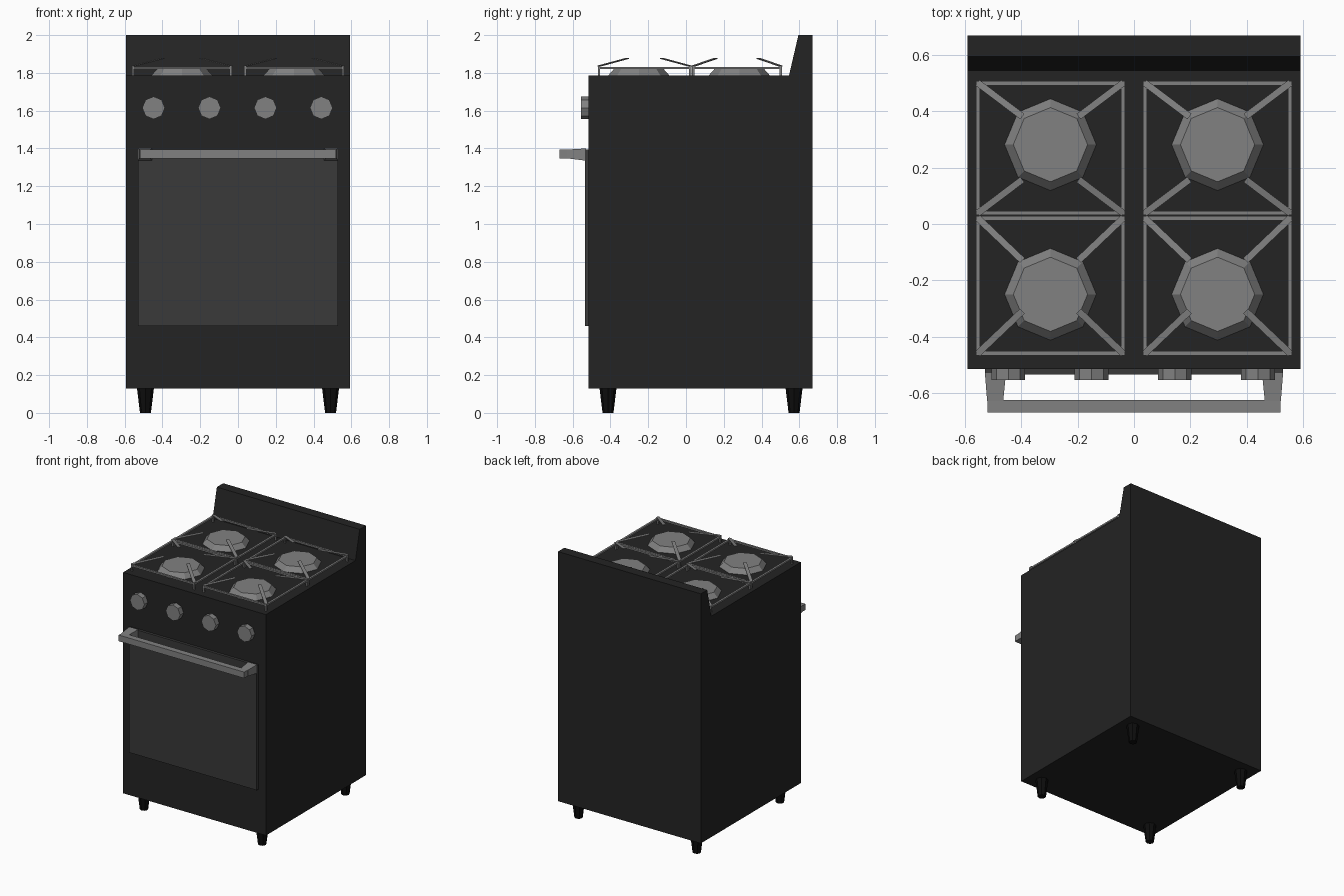
import bpy, bmesh
from math import radians
from mathutils import Matrix, Vector

if "Cube" in bpy.data.objects:
    bpy.data.objects.remove(bpy.data.objects["Cube"])


def material(name, v):
    m = bpy.data.materials.new(name)
    m.diffuse_color = (v, v, v, 1)
    m.use_nodes = True
    m.node_tree.nodes["Principled BSDF"].inputs["Base Color"].default_value = m.diffuse_color
    return m


BLACK = material("black_enamel", 0.017)
GLASS = material("dark_glass", 0.041)
METAL = material("grey_metal", 0.22)
RUBBER = material("black_rubber", 0.004)


def finish(name, bm, mat):
    bmesh.ops.recalc_face_normals(bm, faces=bm.faces)
    me = bpy.data.meshes.new(name)
    bm.to_mesh(me)
    bm.free()
    me.materials.append(mat)
    ob = bpy.data.objects.new(name, me)
    bpy.context.collection.objects.link(ob)
    return ob


def loft(bm, a, b):
    """Solid between two matching outlines."""
    va = [bm.verts.new(p) for p in a]
    vb = [bm.verts.new(p) for p in b]
    n = len(va)
    bm.faces.new(va)
    bm.faces.new(vb[::-1])
    for i in range(n):
        j = (i + 1) % n
        bm.faces.new((va[i], vb[i], vb[j], va[j]))


def rect(x0, x1, y, z0, z1):
    return [(x0, y, z0), (x1, y, z0), (x1, y, z1), (x0, y, z1)]


def box(bm, x0, x1, y0, y1, z0, z1):
    loft(bm, rect(x0, x1, y0, z0, z1), rect(x0, x1, y1, z0, z1))


def octagon(name, loc, r1, r2, depth, mat, rot=0):
    bm = bmesh.new()
    bmesh.ops.create_cone(bm, cap_ends=True, segments=8, radius1=r1, radius2=r2, depth=depth,
                          matrix=Matrix.Translation(loc) @ Matrix.Rotation(radians(rot), 4, 'X'))
    return finish(name, bm, mat)


# Body with sloped backsplash, one side profile
profile = [(-0.515, 0.13), (0.67, 0.13), (0.67, 2), (0.595, 2), (0.545, 1.785), (-0.515, 1.785)]
bm = bmesh.new()
loft(bm, [(-0.592, y, z) for y, z in profile], [(0.592, y, z) for y, z in profile])
finish("body", bm, BLACK)

# Oven door
bm = bmesh.new()
box(bm, -0.53, 0.53, -0.535, -0.51, 0.46, 1.395)
finish("oven_door", bm, GLASS)

# Handle: bar and two tapered arms
bm = bmesh.new()
box(bm, -0.52, 0.52, -0.67, -0.625, 1.348, 1.394)
for s in (-1, 1):
    loft(bm, rect(s * 0.455, s * 0.53, -0.53, 1.335, 1.4),
         rect(s * 0.465, s * 0.522, -0.63, 1.348, 1.394))
finish("door_handle", bm, METAL)

# Control knobs
for i in range(4):
    octagon(f"knob_{i + 1}", (-0.447 + i * 0.296, -0.533, 1.615), 0.06, 0.06, 0.044, METAL, 90)

# Tapered feet
for sx, xn in ((-1, "left"), (1, "right")):
    for y, yn in ((-0.413, "front"), (0.572, "back")):
        octagon(f"{yn}_{xn}_foot", (sx * 0.49, y, 0.066), 0.029, 0.045, 0.132, RUBBER)


def finger(bm, start, end, w, t):
    """Thin flat bar between two points."""
    side = (end - start).cross(Vector((0, 0, 1))).normalized() * w / 2
    up = Vector((0, 0, t / 2))
    loft(bm, *[[p - side - up, p + side - up, p + side + up, p - side + up] for p in (start, end)])


# Burners and pan supports
for sx, xn in ((-1, "left"), (1, "right")):
    for yn, by, y0, y1, ty in (("front", -0.25, -0.467, 0.028, 0.09), ("back", 0.282, 0.032, 0.508, 0.112)):
        octagon(f"{yn}_{xn}_burner", (sx * 0.297, by, 1.802), 0.164, 0.132, 0.036, METAL)
        x0, x1 = sorted((sx * 0.562, sx * 0.032))
        cx, cy = (x0 + x1) / 2, (y0 + y1) / 2
        w = 0.015
        bm = bmesh.new()
        for y in (y0, y1 - w):
            box(bm, x0, x1, y, y + w, 1.82, 1.832)
        for x in (x0, x1 - w):
            box(bm, x, x + w, y0, y1, 1.82, 1.832)
        for i in (-1, 1):
            for j in (-1, 1):
                px = cx + i * (x1 - x0 - 0.012) / 2
                py = cy + j * (y1 - y0 - 0.012) / 2
                box(bm, px - 0.006, px + 0.006, py - 0.006, py + 0.006, 1.78, 1.838)
                finger(bm, Vector((px, py, 1.836)),
                       Vector((cx + i * 0.1, cy + j * ty, 1.877)), 0.024, 0.005)
        finish(f"{yn}_{xn}_pan_support", bm, METAL)
